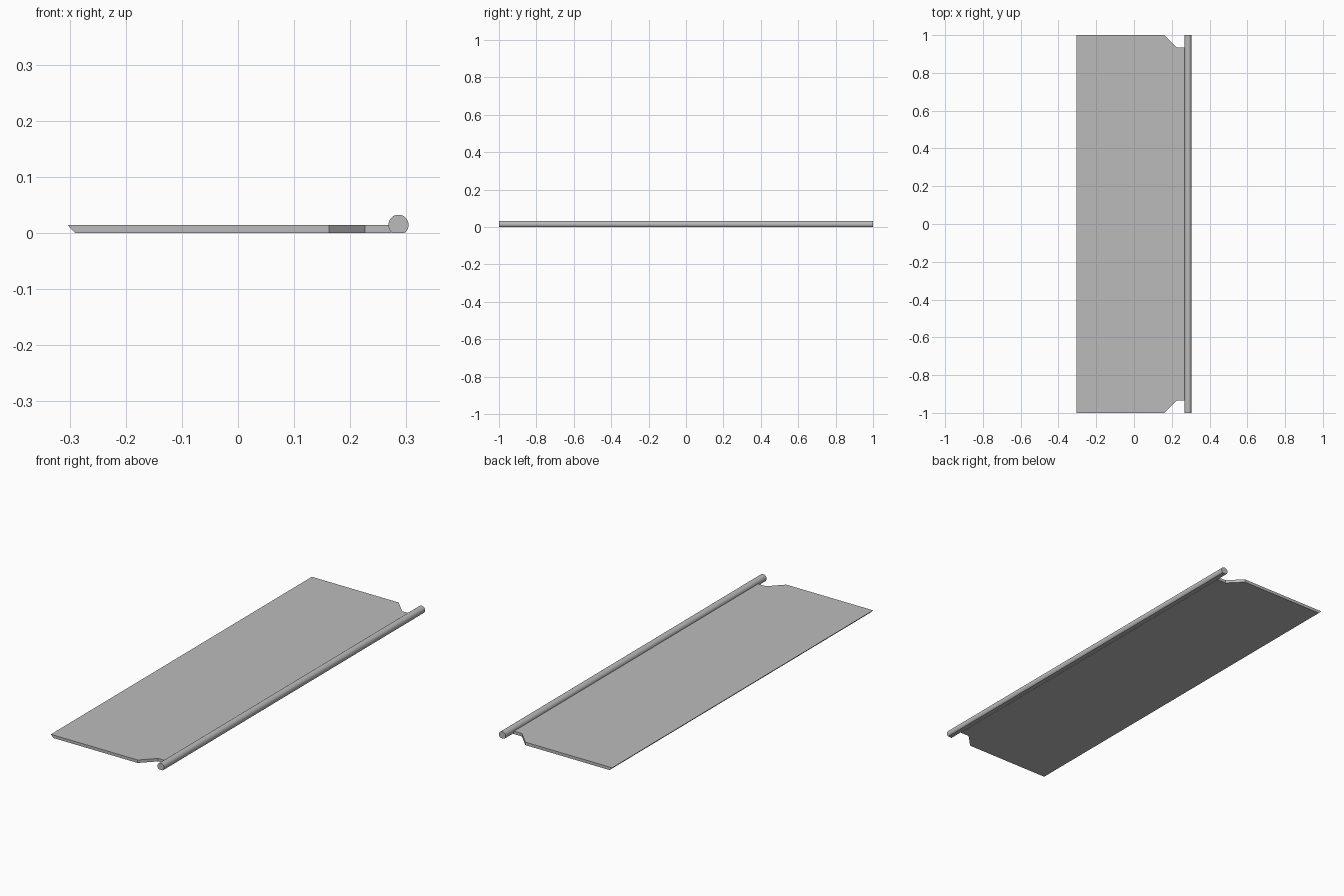
import bpy
import bmesh
import math

cube = bpy.data.objects.get("Cube")
if cube:
    bpy.data.objects.remove(cube, do_unlink=True)

THICK = 0.0145
ROD_X, ROD_R = 0.286, 0.018

grey = bpy.data.materials.new("plain_grey")
grey.use_nodes = True
colour = (0.5, 0.5, 0.5, 1)
grey.diffuse_color = colour
grey.node_tree.nodes["Principled BSDF"].inputs["Base Color"].default_value = colour


def prism(name, lower, upper):
    """Solid between two matching outlines."""
    bm = bmesh.new()
    a = [bm.verts.new(p) for p in lower]
    b = [bm.verts.new(p) for p in upper]
    n = len(a)
    bm.faces.new(a)
    bm.faces.new(b)
    for i in range(n):
        j = (i + 1) % n
        bm.faces.new((a[i], a[j], b[j], b[i]))
    bmesh.ops.recalc_face_normals(bm, faces=bm.faces)
    mesh = bpy.data.meshes.new(name)
    bm.to_mesh(mesh)
    bm.free()
    mesh.materials.append(grey)
    obj = bpy.data.objects.new(name, mesh)
    bpy.context.collection.objects.link(obj)
    return obj


# Flat panel with notched hinge corners and a bevelled free edge
def panel_outline(edge_x, z):
    half = [(edge_x, 1), (0.162, 1), (0.226, 0.935), (ROD_X - 0.012, 0.935)]
    outline = half + [(x, -y) for x, y in reversed(half)]
    return [(x, y, z) for x, y in outline]


prism("panel", panel_outline(-0.29, 0), panel_outline(-0.304, THICK))

# Round hinge rod with its underside cut flush with the panel
start = -math.acos(THICK / ROD_R)
steps = 28
sweep = 2 * math.pi + 2 * start
section = []
for i in range(steps + 1):
    angle = -math.pi / 2 - start + sweep * i / steps
    section.append((ROD_X + ROD_R * math.cos(angle),
                    max(0, THICK + ROD_R * math.sin(angle))))

rod = prism("hinge_rod", [(x, -1, z) for x, z in section],
            [(x, 1, z) for x, z in section])
bpy.ops.object.select_all(action="DESELECT")
rod.select_set(True)
bpy.context.view_layer.objects.active = rod
bpy.ops.object.shade_smooth_by_angle(angle=math.radians(30))
